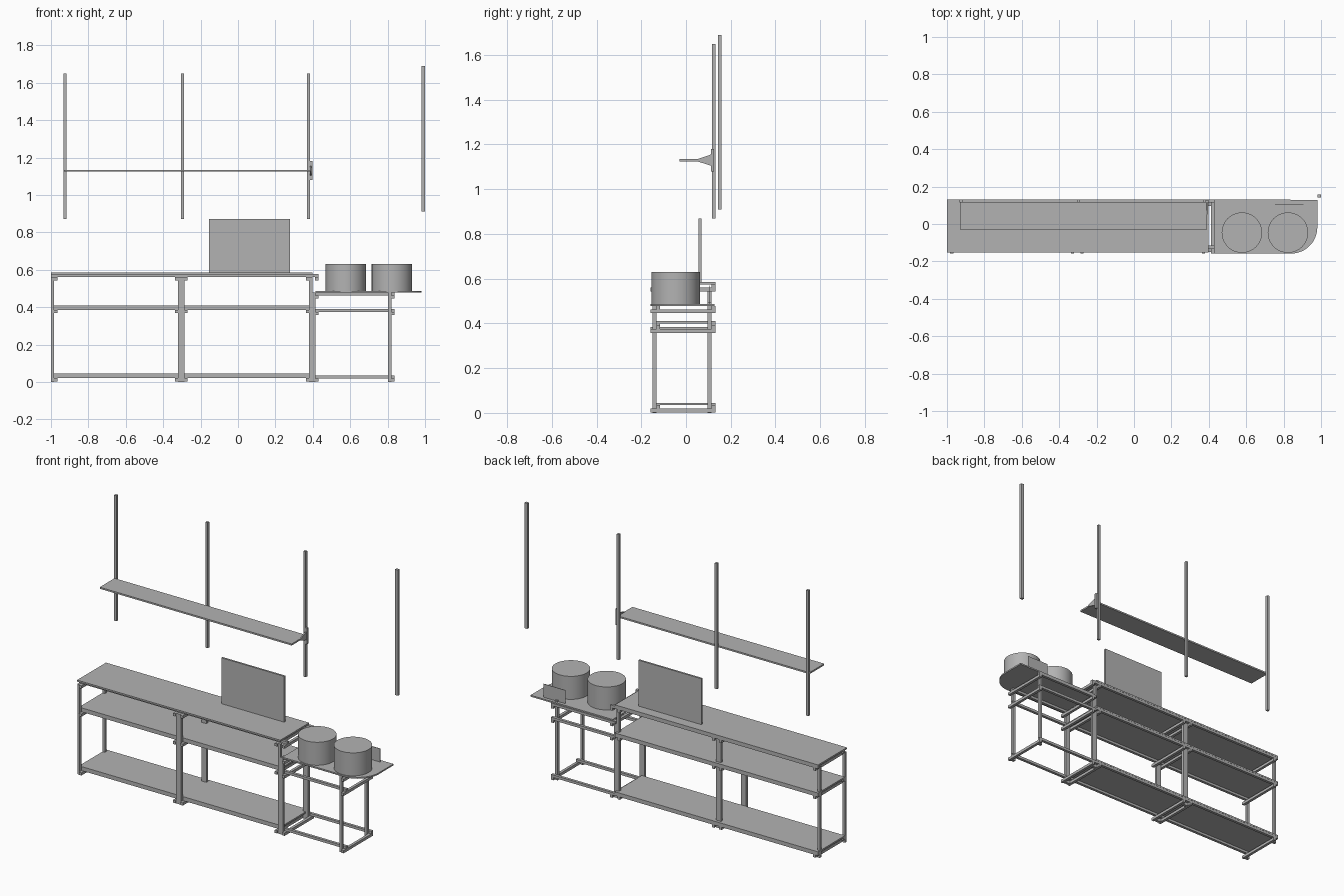
import bpy, bmesh, math

cube = bpy.data.objects.get("Cube")
if cube:
    bpy.data.objects.remove(cube, do_unlink=True)

grey = bpy.data.materials.new("plain_grey")
grey.use_nodes = True
COLOUR = (0.45, 0.45, 0.45, 1)
grey.diffuse_color = COLOUR
grey.node_tree.nodes["Principled BSDF"].inputs["Base Color"].default_value = COLOUR


def finish(name, bm):
    bmesh.ops.recalc_face_normals(bm, faces=bm.faces)
    mesh = bpy.data.meshes.new(name)
    bm.to_mesh(mesh)
    bm.free()
    mesh.materials.append(grey)
    obj = bpy.data.objects.new(name, mesh)
    bpy.context.collection.objects.link(obj)
    return obj


def box(name, x, y, z):
    """Box from (low, high) pairs on each axis."""
    bm = bmesh.new()
    bmesh.ops.create_cube(bm, size=1)
    for v in bm.verts:
        v.co = [lo + (c + 0.5) * (hi - lo) for c, (lo, hi) in zip(v.co, (x, y, z))]
    return finish(name, bm)


def prism(name, points, offset):
    """Extrude a closed outline along an offset vector."""
    bm = bmesh.new()
    face = bm.faces.new([bm.verts.new(p) for p in points])
    new = bmesh.ops.extrude_face_region(bm, geom=[face])["geom"]
    bmesh.ops.translate(bm, vec=offset,
                        verts=[g for g in new if isinstance(g, bmesh.types.BMVert)])
    return finish(name, bm)


T = 0.017                      # thickness of the square bars
FRONT, BACK = -0.15, 0.097     # near faces of the two post rows


def posts(name, x, height):
    for row, y in (("front", FRONT), ("back", BACK)):
        box(f"{row}_{name}_post", (x, x + T), (y, y + T), (0, height))


def rails(name, x0, x1, z):
    for row, y in (("front", FRONT), ("back", BACK)):
        box(f"{row}_{name}_rail", (x0, x1), (y + T, y + 2 * T), (z, z + 0.016))


def cross_beam(name, x, z):
    box(f"{name}_cross_beam", (x, x + T), (-0.158, 0.131), (z, z + T))


# Long counter: two bays, each with posts outside and cross beams inside
bays = ((-1.0, -0.303), (-0.303, 0.397))
levels = {"bottom": 0.02, "middle": 0.385, "top": 0.56}
for n, (x0, x1) in enumerate(bays):
    posts(f"bay_{n}_right", x0, 0.56)
    posts(f"bay_{n}_left", x1 - T, 0.56)
    for level, z in levels.items():
        cross_beam(f"bay_{n}_right_{level}", x0 + T, z - T)
        cross_beam(f"bay_{n}_left_{level}", x1 - 2 * T, z - T)
for level, z in levels.items():
    rails(f"counter_{level}", -1.0, 0.397, z)
    front = -0.152 if level == "top" else FRONT + T
    box(f"{level}_shelf_board", (-1.0, 0.397), (front, 0.132), (z + 0.015, z + 0.025))
cross_beam("counter_end", 0.413, 0.543)
rails("counter_end", 0.397, 0.43, 0.56)

# Lower open side table
posts("side_table_right", 0.397, 0.478)
posts("side_table_left", 0.803, 0.478)
for level, z in {"bottom": 0.019, "middle": 0.375, "top": 0.463}.items():
    rails(f"side_table_{level}", 0.397, 0.837, z)
    for side, x in (("right", 0.414), ("left", 0.82)):
        cross_beam(f"side_table_{side}_{level}", x, z - T)

# Side table top with one rounded corner
X, Y, R = 0.98, -0.158, 0.14
outline = [(X, 0.127, 0.478), (0.415, 0.127, 0.478), (0.415, Y, 0.478)]
for i in range(17):
    a = -math.pi / 2 + i * math.pi / 32
    outline.append((X - R + R * math.cos(a), Y + R + R * math.sin(a), 0.478))
prism("side_table_top", outline, (0, 0, 0.009))

# Two round drums, small back plate and stub on the side table
for name, x in (("right_drum", 0.577), ("left_drum", 0.823)):
    bm = bmesh.new()
    bmesh.ops.create_cone(bm, cap_ends=True, segments=48, radius1=0.108,
                          radius2=0.108, depth=0.144)
    bmesh.ops.translate(bm, vec=(x, -0.046, 0.558), verts=bm.verts)
    drum = finish(name, bm)
    bpy.ops.object.select_all(action="DESELECT")
    drum.select_set(True)
    bpy.context.view_layer.objects.active = drum
    bpy.ops.object.shade_smooth_by_angle()
box("small_back_plate", (0.755, 0.905), (0.104, 0.107), (0.487, 0.57))
box("plate_stub", (0.803, 0.82), (BACK, BACK + T), (0.478, 0.495))

# Upright panel standing on the counter
box("upright_panel", (-0.155, 0.278), (0.057, 0.069), (0.585, 0.87))

# Wall uprights and wall shelf
for n, x in enumerate((-0.925, -0.298, 0.376)):
    box(f"wall_upright_{n}", (x - 0.008, x + 0.008), (0.116, 0.132), (0.87, 1.65))
box("far_upright", (0.98, 1.0), (0.142, 0.158), (0.91, 1.69))
box("wall_shelf", (-0.93, 0.389), (-0.029, 0.116), (1.124, 1.134))

# Shelf end bracket: back plate and tapered arm
box("bracket_plate", (0.384, 0.397), (0.111, 0.125), (1.08, 1.18))
arm = [(0.384, 0.05, 1.125), (0.384, 0.111, 1.105),
       (0.384, 0.111, 1.155), (0.384, 0.05, 1.134)]
prism("bracket_arm", arm, (0.008, 0, 0))
